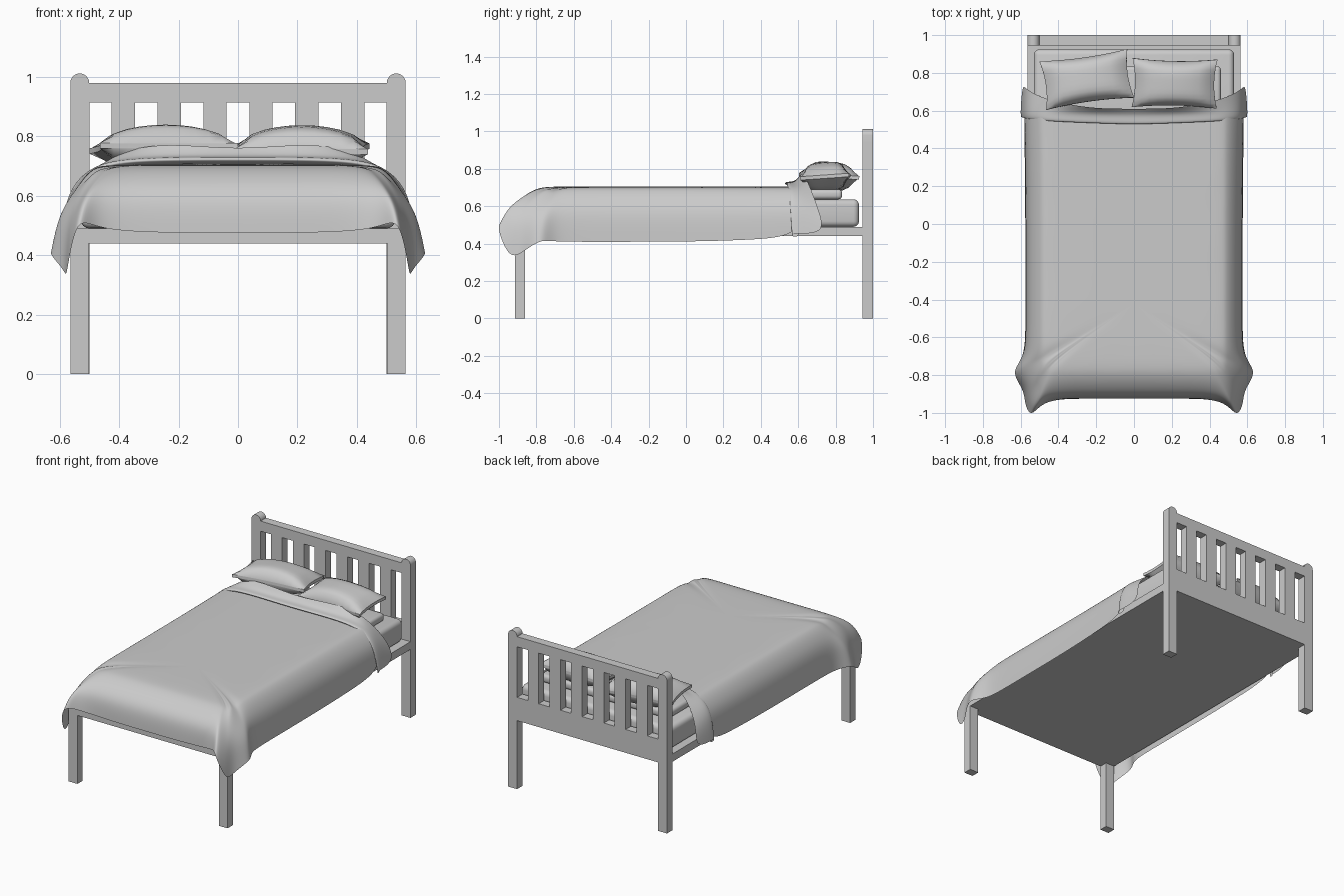
import bpy, bmesh, math
from mathutils import Matrix, Vector

if "Cube" in bpy.data.objects:
    bpy.data.objects.remove(bpy.data.objects["Cube"])


def finish(name, bm, smooth=None):
    bmesh.ops.recalc_face_normals(bm, faces=bm.faces[:])
    me = bpy.data.meshes.new(name)
    bm.to_mesh(me)
    bm.free()
    ob = bpy.data.objects.new(name, me)
    bpy.context.collection.objects.link(ob)
    if smooth is not None:
        bpy.ops.object.select_all(action='DESELECT')
        bpy.context.view_layer.objects.active = ob
        ob.select_set(True)
        bpy.ops.object.shade_smooth_by_angle(angle=math.radians(smooth))
    return ob


def box(name, x, y, z, bevel=0.0):
    bm = bmesh.new()
    size = [b - a for a, b in (x, y, z)]
    mid = [(a + b) / 2 for a, b in (x, y, z)]
    bmesh.ops.create_cube(bm, size=1, matrix=Matrix.Translation(mid) @ Matrix.Diagonal((*size, 1)))
    if bevel:
        bmesh.ops.bevel(bm, geom=bm.edges[:], offset=bevel, segments=4, profile=0.5, affect='EDGES')
    return finish(name, bm, 40 if bevel else None)


def rounded_post(name, cx, half, y, z_arc):
    # post with a half-round top, extruded along y
    prof = [(half, 0), (half, z_arc - .04), (half, z_arc)]
    prof += [(half * math.cos(math.pi * i / 12), z_arc + half * math.sin(math.pi * i / 12)) for i in range(1, 12)]
    prof += [(-half, z_arc), (-half, 0)]
    bm = bmesh.new()
    face = bm.faces.new([bm.verts.new((cx + px, y[0], pz)) for px, pz in prof])
    out = bmesh.ops.extrude_face_region(bm, geom=[face])['geom']
    bmesh.ops.translate(bm, vec=(0, y[1] - y[0], 0), verts=[v for v in out if isinstance(v, bmesh.types.BMVert)])
    return finish(name, bm, 35)


def cloth(name, columns, fill_top=False):
    # lofts half the columns, mirrored across x = 0, then subdivided
    full = [[(-p[0], p[1], p[2]) for p in c] for c in reversed(columns[1:])] + columns
    bm = bmesh.new()
    grid = [[bm.verts.new(p) for p in c] for c in full]
    for a, b in zip(grid, grid[1:]):
        for i in range(len(a) - 1):
            bm.faces.new((a[i], b[i], b[i + 1], a[i + 1]))
    if fill_top:
        bm.faces.new([c[0] for c in grid])
    ob = finish(name, bm, 180)
    mod = ob.modifiers.new("soften", 'SUBSURF')
    mod.levels = mod.render_levels = 3
    return ob


def pillow(name, loc, size, turn, tilt):
    bm = bmesh.new()
    bmesh.ops.create_cube(bm, size=2)
    bmesh.ops.subdivide_edges(bm, edges=bm.edges[:], cuts=9, use_grid_fill=True)
    rot = Matrix.Rotation(turn, 3, 'Z') @ Matrix.Rotation(tilt, 3, 'X')
    for v in bm.verts:
        u, w, t = v.co
        puff = math.sqrt(max(0, (1 - u * u) * (1 - w ** 4)))
        p = Vector((u * (1 - .07 * (1 - w * w)) * size[0] / 2,
                    w * (1 - .10 * (1 - u * u)) * size[1] / 2,
                    t * max(puff, .12) * size[2] / 2))
        v.co = Vector(loc) + rot @ p
    return finish(name, bm, 40)


# Headboard
HY = (.945, 1.0)
for side, s in (("left", -1), ("right", 1)):
    rounded_post(f"{side}_head_post", s * .533, .032, HY, .98)
    box(f"{side}_front_leg", sorted((s * .503, s * .565)), (-.913, -.86), (0, .445))
box("headboard_top_rail", (-.51, .51), HY, (.915, .98))
box("headboard_bottom_rail", (-.51, .51), HY, (.44, .59))
for i in range(6):
    c = (i - 2.5) * .1545
    box(f"headboard_slat_{i + 1}", (c - .039, c + .039), HY, (.58, .92))

# Base, mattress and the flat bedding beneath the pillows
box("bed_base", (-.565, .565), (-.913, .95), (.44, .49))
box("mattress", (-.53, .53), (-.83, .925), (.49, .637), .03)
box("flat_under_pillow", (-.46, .46), (.5, .835), (.637, .69), .02)

# Blanket: inner x, y -> hem x, y, z and straightness of the fall
H_FALL, V_FALL = (0, .37, .72, .98, 1), (0, .04, .22, .48, 1)
hem = [(0, -.72, 0, -.925, .475, 0), (.25, -.72, .25, -.925, .475, 0),
       (.40, -.72, .48, -.925, .485, 0), (.425, -.715, .545, -1.031, .54, .7),
       (.432, -.708, .58, -.95, .315, .2), (.436, -.70, .58, -.88, .348, .1),
       (.438, -.69, .656, -.78, .424, .6), (.44, -.66, .575, -.71, .41, 0),
       (.44, -.5, .575, -.5, .41, 0), (.44, 0, .575, 0, .41, 0),
       (.44, .35, .578, .35, .42, 0), (.44, .57, .582, .60, .44, 0)]
columns = []
for ix, iy, hx, hy, hz, k in hem:
    col = []
    for i in range(5):
        h = H_FALL[i] * (1 - k) + i / 4 * k
        v = V_FALL[i] * (1 - k) + i / 4 * k
        col.append((ix + (hx - ix) * h, iy + (hy - iy) * h, .707 + (hz - .707) * v))
    columns.append(col)
cloth("blanket", columns, True)

# Turned-back cuff: section x, z, then the back edge x, y, z
section = [(0, .707, 0, .61, .755), (.22, .707, .2, .61, .775), (.42, .70, .36, .635, .765),
           (.51, .66, .48, .665, .70), (.57, .58, .57, .71, .58), (.588, .43, .59, .745, .46)]
columns = []
for i, (x, z, bx, by, bz) in enumerate(section):
    dy, out = .008 * i, .012 * i / 5
    columns.append([(x, .575 + dy, z), (x + out / 2, .52 + dy, z + .008), (x + out, .53 + dy, z + .026),
                    (x + out, .575 + dy, z + .022), (bx, by, bz)])
cloth("blanket_cuff", columns)

# Pillows
pillow("left_pillow", (-.25, .765, .76), (.47, .26, .155), math.radians(8), math.radians(-4))
pillow("right_pillow", (.215, .745, .758), (.45, .26, .155), math.radians(-1), math.radians(4))
